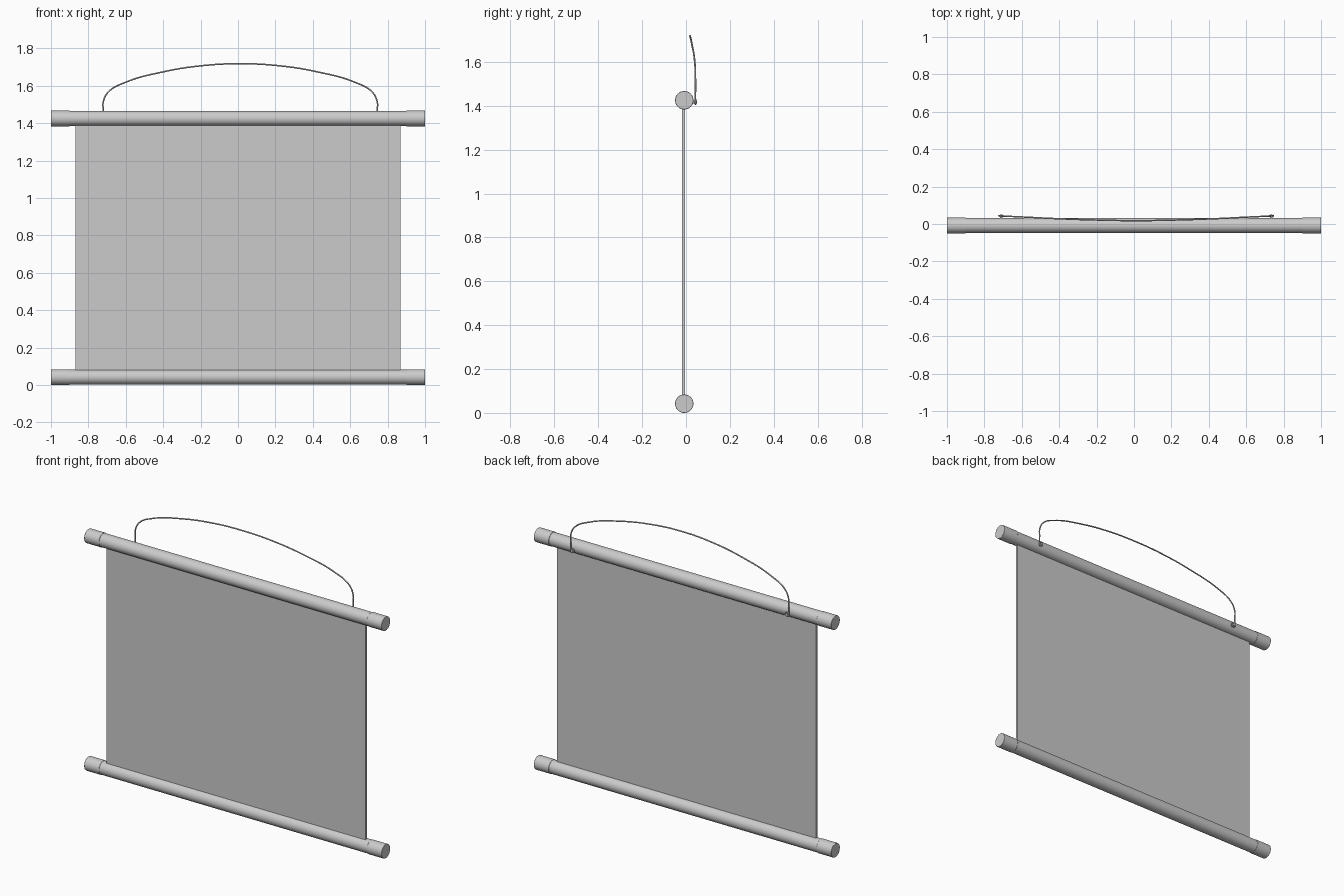
import bpy, math

if "Cube" in bpy.data.objects:
    bpy.data.objects.remove(bpy.data.objects["Cube"])

ROD_Y = -0.008
R = 0.042


def smooth(o):
    bpy.ops.object.select_all(action='DESELECT')
    o.select_set(True)
    bpy.context.view_layer.objects.active = o
    bpy.ops.object.shade_smooth_by_angle(angle=math.radians(35))


def cylinder(name, loc, radius, length, axis, verts=48):
    rot = (0, math.pi / 2, 0) if axis == 'X' else (math.pi / 2, 0, 0)
    bpy.ops.mesh.primitive_cylinder_add(vertices=verts, radius=radius, depth=length,
                                        location=loc, rotation=rot)
    o = bpy.context.object
    o.name = name
    smooth(o)
    return o


# Rods with slightly thicker end caps
for label, z in (("bottom", R), ("top", 1.425)):
    cylinder(label + "_rod", (0, ROD_Y, z), R - 0.002, 1.82, 'X')
    for side, s in (("left", -1), ("right", 1)):
        cap = cylinder(f"{label}_{side}_cap", (s * 0.95, ROD_Y, z), R, 0.1, 'X')
        b = cap.modifiers.new("edge", 'BEVEL')
        b.width, b.segments, b.limit_method = 0.002, 2, 'ANGLE'

# Hanging sheet
bpy.ops.mesh.primitive_cube_add(size=1, location=(0, -0.012, 0.735))
sheet = bpy.context.object
sheet.name = "hanging_sheet"
sheet.scale = (1.74, 0.013, 1.34)

# Cord: half profile of (distance from middle, y, z), mirrored about its middle
half = [(0.733, 0.042, 1.412), (0.733, 0.043, 1.47), (0.732, 0.043, 1.515),
        (0.705, 0.042, 1.567), (0.615, 0.038, 1.618), (0.41, 0.028, 1.675),
        (0.2, 0.021, 1.708)]
mid = 0.012
pts = [(mid - d, y, z) for d, y, z in half] + [(mid, 0.018, 1.718)]
pts += [(mid + d, y, z) for d, y, z in reversed(half)]
curve = bpy.data.curves.new("hanging_cord", 'CURVE')
curve.dimensions = '3D'
curve.bevel_depth = 0.004
curve.bevel_resolution = 3
curve.use_fill_caps = True
sp = curve.splines.new('BEZIER')
sp.bezier_points.add(len(pts) - 1)
for bp, p in zip(sp.bezier_points, pts):
    bp.co = p
    bp.handle_left_type = bp.handle_right_type = 'AUTO'
bpy.context.collection.objects.link(bpy.data.objects.new("hanging_cord", curve))

# Cord loops tied round small pins in the back of the top rod
for side, s in (("left", -1), ("right", 1)):
    x = mid + s * 0.722
    bpy.ops.mesh.primitive_torus_add(location=(x, 0.043, 1.418), rotation=(math.pi / 2, 0, 0),
                                     major_radius=0.011, minor_radius=0.004,
                                     major_segments=24, minor_segments=10)
    loop = bpy.context.object
    loop.name = side + "_cord_loop"
    smooth(loop)
    cylinder(side + "_pin", (x, 0.036, 1.418), 0.007, 0.028, 'Y', 16)
